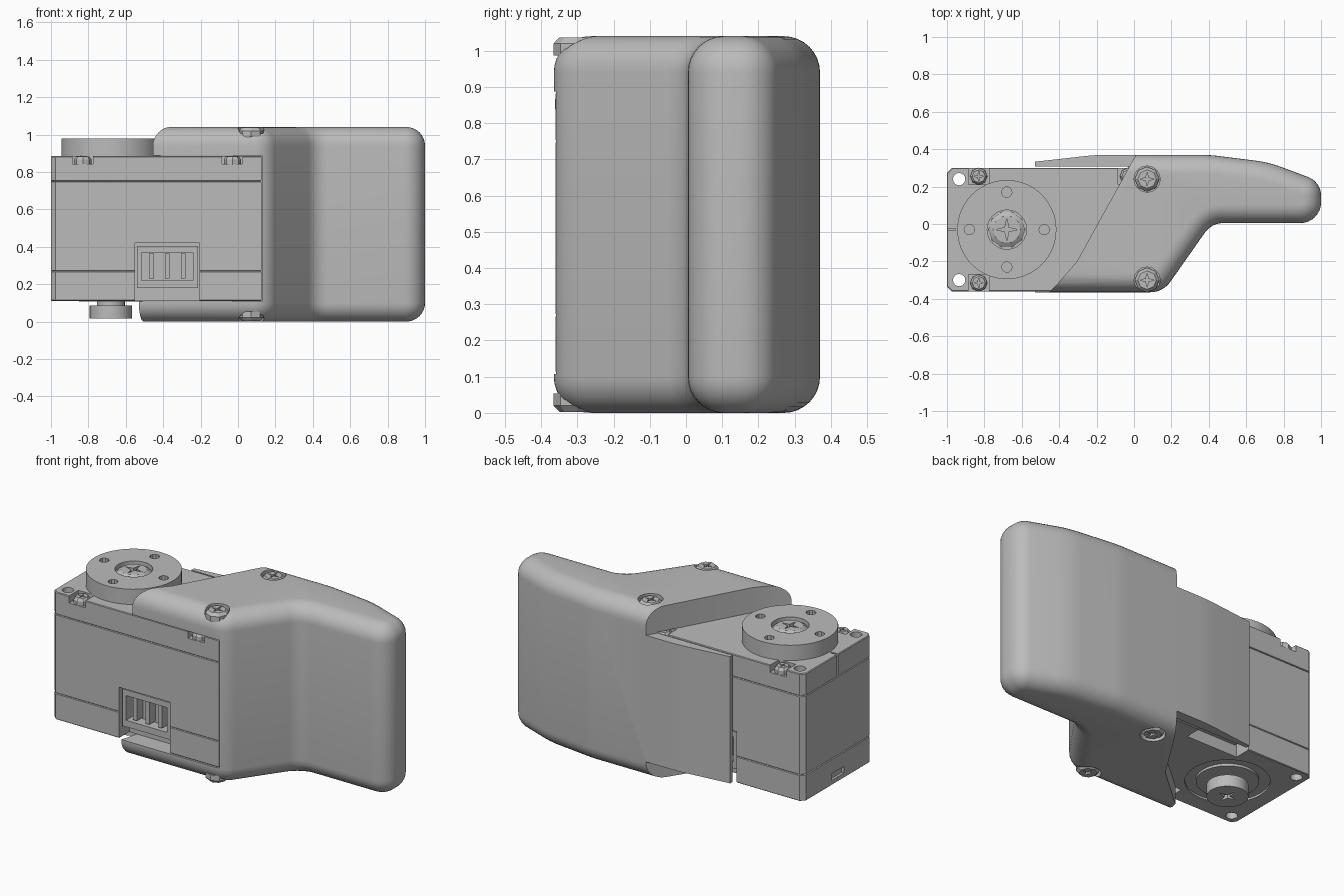
import bpy, bmesh, math
from mathutils import Vector

cube = bpy.data.objects.get("Cube")
if cube:
    bpy.data.objects.remove(cube, do_unlink=True)

grey = bpy.data.materials.new("plain grey")
grey.use_nodes = True
grey.diffuse_color = (0.5, 0.5, 0.5, 1)
grey.node_tree.nodes["Principled BSDF"].inputs["Base Color"].default_value = (0.5, 0.5, 0.5, 1)


def loft(name, rings):
    """Closed solid through equal-length rings of 3D points, bottom to top."""
    bm = bmesh.new()
    loops = [[bm.verts.new(p) for p in ring] for ring in rings]
    for a, b in zip(loops, loops[1:]):
        for i in range(len(a)):
            j = (i + 1) % len(a)
            bm.faces.new((a[i], a[j], b[j], b[i]))
    bm.faces.new(loops[0][::-1])
    bm.faces.new(loops[-1])
    bmesh.ops.recalc_face_normals(bm, faces=bm.faces)
    mesh = bpy.data.meshes.new(name)
    bm.to_mesh(mesh)
    bm.free()
    mesh.materials.append(grey)
    ob = bpy.data.objects.new(name, mesh)
    bpy.context.collection.objects.link(ob)
    return ob


def prism(name, pts, z0, z1):
    return loft(name, [[(x, y, z) for x, y in pts] for z in (z0, z1)])


def box(name, x0, x1, y0, y1, z0, z1):
    return prism(name, [(x0, y0), (x1, y0), (x1, y1), (x0, y1)], z0, z1)


def circle(cx, cy, r, n=32, inner=None):
    """Circle points, or a star when an inner radius is given."""
    return [(cx + (inner if inner and i % 2 else r) * math.cos(math.tau * i / n),
             cy + (inner if inner and i % 2 else r) * math.sin(math.tau * i / n))
            for i in range(n)]


def cut(ob, *cutters):
    bpy.context.view_layer.objects.active = ob
    for c in cutters:
        mod = ob.modifiers.new("cut", "BOOLEAN")
        mod.operation, mod.solver, mod.object = "DIFFERENCE", "EXACT", c
        bpy.ops.object.modifier_apply(modifier=mod.name)
        bpy.data.objects.remove(c, do_unlink=True)
    return ob


def screw(name, x, y, z, r, height, up=1, sides=8):
    """Tapered screw head with a star recess; z is its outer face."""
    rings = [[(px, py, z - up * d) for px, py in circle(x, y, r * k, sides)]
             for d, k in ((height, 1), (height * 0.35, 1), (0, 0.75))]
    head = loft(name, rings)
    z0, z1 = sorted((z - up * height * 0.6, z + up * 0.05))
    return cut(head, prism("recess", circle(x, y, r * 0.6, 8, r * 0.15), z0, z1))


def fillet(corners, steps=8):
    """Round each (x, y, radius) corner with an arc."""
    out = []
    for i, (x, y, r) in enumerate(corners):
        p = Vector((x, y))
        a = (Vector(corners[i - 1][:2]) - p).normalized()
        b = (Vector(corners[(i + 1) % len(corners)][:2]) - p).normalized()
        if r == 0:
            out.append(p)
            continue
        half = a.angle(b) / 2
        centre = p + (a + b).normalized() * r / math.sin(half)
        start = p + a * r / math.tan(half) - centre
        end = p + b * r / math.tan(half) - centre
        sweep = start.angle(end)
        for k in range(steps + 1):
            t = k / steps
            out.append(centre + (start * math.sin((1 - t) * sweep)
                                 + end * math.sin(t * sweep)) / math.sin(sweep))
    return out


# Rounded grip shell
outline = fillet([(-1.0, -0.365, 0), (0.155, -0.365, 0.13), (0.415, 0.005, 0.12),
                  (1.0, 0.005, 0.11), (1.0, 0.225, 0.105), (0.72, 0.33, 0.6),
                  (0.4, 0.37, 0.8), (-0.2, 0.37, 1.2), (-1.0, 0.28, 0)])


def inset(pts, d):
    out = []
    for i, p in enumerate(pts):
        e = (p - pts[i - 1]).normalized()
        f = (pts[(i + 1) % len(pts)] - p).normalized()
        n = Vector((-e.y, e.x)) + Vector((-f.y, f.x))
        n.normalize()
        out.append(p + n * d / max(n.dot(Vector((-e.y, e.x))), 0.3))
    return out


R, TOP = 0.1, 1.04
levels = [(R * (1 - math.sin(t)), R * (1 - math.cos(t)))
          for t in (math.pi / 2 * k / 8 for k in range(9))]
levels = [(d, z) for d, z in levels]
stack = levels + [(d, TOP - z) for d, z in reversed(levels)]
shell = loft("grip_shell", [[(p.x, p.y, z) for p in inset(outline, d)] for d, z in stack])


# Opening for the motor, slanted plate ends and the free end of the back wall
def slant(edge, z0, z1):
    return prism("slant", [(-1.4, -0.6)] + edge + [(0.13, 0.6), (-1.4, 0.6)], z0, z1)


cut(shell,
    box("end", -1.5, -0.53, -0.8, 0.8, -0.2, 1.3),
    box("cavity", -1.3, 0.128, -0.7, 0.308, 0.108, 0.888),
    slant([(-0.46, -0.6), (-0.455, -0.365), (-0.41, -0.32), (-0.305, -0.2), (0.01, 0.37)],
          0.883, 1.2),
    slant([(-0.53, -0.6), (-0.53, -0.365), (-0.5, -0.25), (-0.245, -0.03), (0.01, 0.37)],
          -0.2, 0.113))

# Shell screws in shallow pockets, top and bottom
for y in (0.24, -0.30):
    cut(shell, prism("pocket", circle(0.07, y, 0.07, 16), 1.005, 1.2),
        prism("pocket", circle(0.07, y, 0.07, 16), -0.2, 0.035))
    screw("shell_screw_top", 0.07, y, TOP - 0.003, 0.066, 0.05)
    screw("shell_screw_bottom", 0.07, y, 0.003, 0.066, 0.05, -1)

# Motor case in three layers
MX, MY = -0.68, -0.03
BACK, FRONT, C = 0.30, -0.36, 0.025
plan = [(-1 + C, FRONT), (0.125, FRONT), (0.125, BACK), (-1 + C, BACK),
        (-1, BACK - C), (-1, FRONT + C)]


def case_layer(name, z0, z1, b=0.004):
    rings = []
    for d, z in ((b, z0), (0, z0 + b), (0, z1 - b), (b, z1)):
        rings.append([(x + (d if x < 0 else -d), y + (d if y < MY else -d), z) for x, y in plan])
    ob = loft(name, rings)
    for y in (0.24, -0.30):
        cut(ob, prism("hole", circle(-0.935, y, 0.033, 16), -0.1, 1.2))
    return ob


case_bottom = case_layer("case_bottom", 0.11, 0.27)
case_middle = case_layer("case_middle", 0.27, 0.75)
case_top = case_layer("case_top", 0.75, 0.885)

# Connector pockets on front and back, each with a socket and pins
for s in (-1, 1):
    def ybox(name, x0, x1, d0, d1, z0, z1):
        y0, y1 = sorted((MY + s * (0.33 - d0), MY + s * (0.33 - d1)))
        return box(name, x0, x1, y0, y1, z0, z1)
    for part in (case_bottom, case_middle):
        cut(part, ybox("pocket", -0.55, -0.205, -0.1, 0.1, 0.0, 0.42))
    socket = ybox("connector_socket", -0.54, -0.215, 0.02, 0.12, 0.18, 0.405)
    cut(socket, ybox("mouth", -0.515, -0.24, -0.05, 0.09, 0.22, 0.37))
    for k in range(3):
        ybox("connector_pin", -0.475 + k * 0.085, -0.45 + k * 0.085, 0.03, 0.1, 0.23, 0.365)

# Case screws in corner notches, and the slots in the end face
for x in (-0.83, -0.03):
    for y, s in ((-0.315, -1), (0.255, 1)):
        y0, y1 = sorted((y - s * 0.045, y + s * 0.2))
        cut(case_top, box("notch", x - 0.055, x + 0.055, y0, y1, 0.842, 1.0))
        screw("case_screw", x, y, 0.883, 0.046, 0.045)
cut(case_top, box("slot", -1.1, -0.955, MY - 0.006, MY + 0.006, 0.7, 1.0))
cut(case_bottom, box("slot", -1.1, -0.985, MY - 0.06, MY + 0.06, 0.14, 0.18),
    prism("ring", circle(MX, MY, 0.23, 48), 0.0, 0.122))

# Output horn with four holes and a centre screw
horn = prism("output_horn", circle(MX, MY, 0.265, 64), 0.88, 0.978)
for dx, dy in ((0.2, 0), (-0.2, 0), (0, 0.2), (0, -0.2)):
    cut(horn, prism("hole", circle(MX + dx, MY + dy, 0.028, 10), 0.9, 1.1))
cut(horn, prism("recess", circle(MX, MY, 0.105, 24), 0.95, 1.1))
screw("horn_screw", MX, MY, 0.976, 0.098, 0.05, 1, 10)

# Idler hub under the case
prism("idler_ring", circle(MX, MY, 0.17, 48), 0.108, 0.13)
prism("idler_neck", circle(MX, MY, 0.075, 24), 0.08, 0.13)
hub = prism("idler_hub", circle(MX, MY, 0.113, 32), 0.015, 0.086)
cut(hub, prism("recess", circle(MX, MY, 0.06, 8, 0.015), -0.1, 0.04))

# Smooth shading with sharp edges kept
bpy.ops.object.select_all(action="DESELECT")
for ob in bpy.context.scene.objects:
    if ob.type == "MESH":
        ob.select_set(True)
        bpy.context.view_layer.objects.active = ob
bpy.ops.object.shade_smooth_by_angle(angle=math.radians(30))
